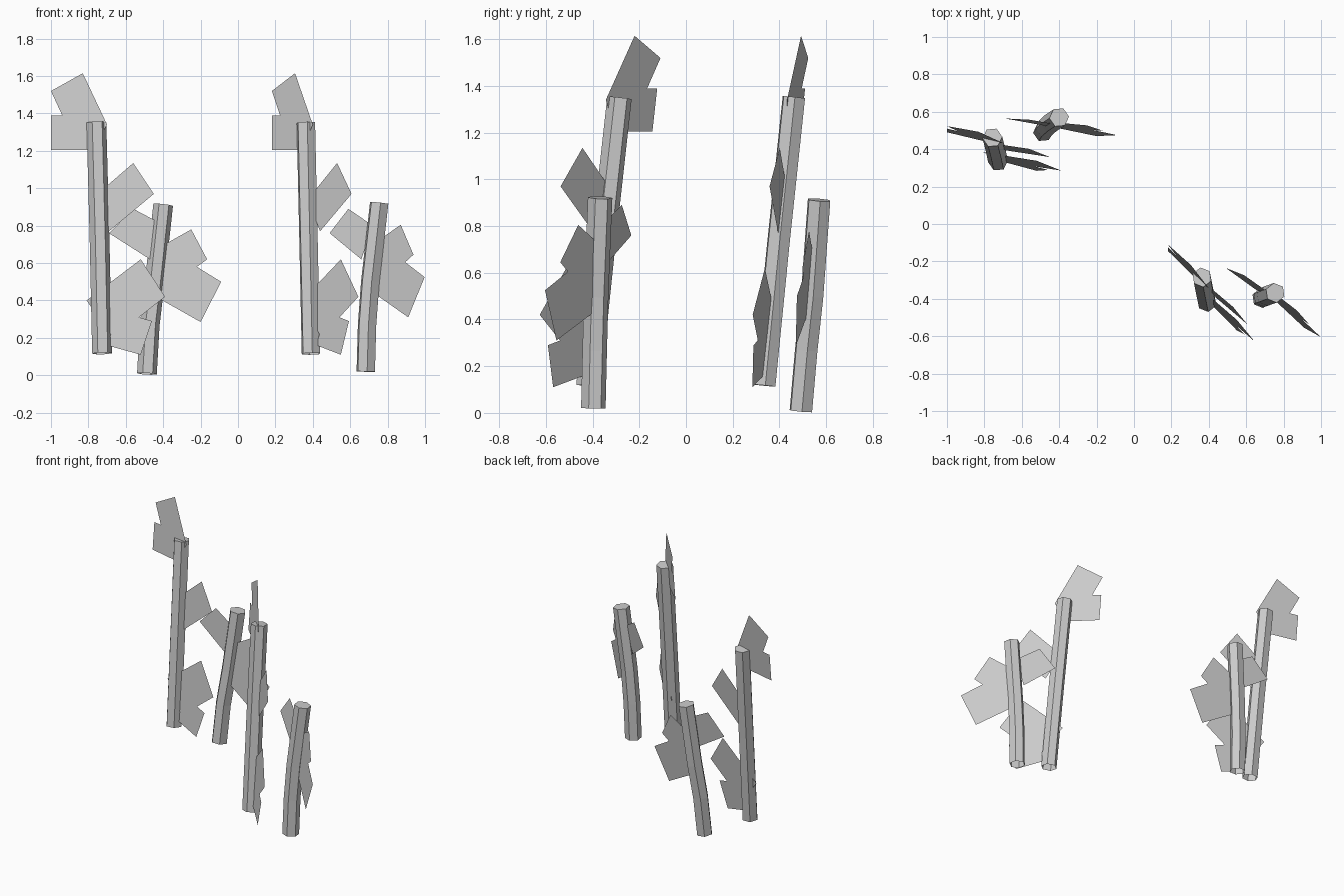
import bpy, bmesh, math
from mathutils import Vector

if "Cube" in bpy.data.objects:
    bpy.data.objects.remove(bpy.data.objects["Cube"])


def add_object(name, bm):
    me = bpy.data.meshes.new(name)
    bm.to_mesh(me)
    bm.free()
    ob = bpy.data.objects.new(name, me)
    bpy.context.collection.objects.link(ob)


def stalk(name, path, turn, r=0.053, sides=6):
    """Six-sided tube along a path, capped on top, open underneath."""
    bm = bmesh.new()
    pts = [Vector(p) for p in path]
    rings = []
    for i, p in enumerate(pts):
        axis = (pts[min(i + 1, len(pts) - 1)] - pts[max(i - 1, 0)]).normalized()
        u = Vector((0, 1, 0)).cross(axis).normalized()
        v = axis.cross(u)
        ring = []
        for k in range(sides):
            a = math.radians(turn) + math.tau * k / sides
            ring.append(bm.verts.new(p + r * (u * math.cos(a) + v * math.sin(a))))
        rings.append(ring)
    for lo, hi in zip(rings, rings[1:]):
        for k in range(sides):
            n = (k + 1) % sides
            bm.faces.new((lo[k], lo[n], hi[n], hi[k]))
    bm.faces.new(rings[-1])
    add_object(name, bm)


def leaf(name, outline, plane, fit=(0, 0, 1, 0)):
    """Flat leaf: front-view outline laid on the plane y = a + b*x + c*z."""
    a, b, c = plane
    x_from, x_to, scale, dz = fit
    bm = bmesh.new()
    vs = []
    for x, z in outline:
        x, z = x_to + scale * (x - x_from), z + dz
        vs.append(bm.verts.new((x, a + b * x + c * z, z)))
    bm.faces.new(vs)
    bmesh.ops.triangulate(bm, faces=bm.faces[:])
    add_object(name, bm)


def through(x, y, z, b, c):
    return (y - b * x - c * z, b, c)


# stalks
stalk("left_tall_stalk", [(-.727, .335, .117), (-.74, .395, .72), (-.757, .462, 1.352)], 5)
stalk("left_short_stalk", [(-.487, .492, .008), (-.472, .515, .27), (-.445, .54, .5), (-.40, .57, .912)], 5)
stalk("right_tall_stalk", [(.39, -.418, .115), (.377, -.355, .72), (.363, -.285, 1.35)], -22)
stalk("right_short_stalk", [(.683, -.397, .02), (.69, -.391, .27), (.707, -.385, .5), (.755, -.368, .922)], -22)

# leaf outlines: (name, front-view outline, left plane, right plane, right-hand fit)
leaves = [
    ("tall_top_leaf",
     [(-1, 1.52), (-.83, 1.615), (-.70, 1.34), (-.78, 1.205), (-1, 1.205), (-1, 1.39), (-.94, 1.39)],
     (.124, -.24, .105), (-.099, -.98, .11), (-.83, .305, .73, 0)),
    ("tall_middle_leaf",
     [(-.785, .94), (-.56, 1.135), (-.45, .97), (-.69, .77)],
     (.148, -.24, .105), (-.049, -.98, .11), (-.56, .53, .7, 0)),
    ("tall_lower_leaf",
     [(-.81, .40), (-.52, .62), (-.39, .42), (-.53, .31), (-.46, .29), (-.52, .11), (-.70, .16), (-.68, .22)],
     (.148, -.24, .105), (-.042, -.98, .11), (-.52, .55, .72, 0)),
    ("short_left_leaf",
     [(-.69, .76), (-.56, .89), (-.39, .80), (-.47, .62)],
     through(-.69, .565, .77, -.13, .08), through(.49, -.235, .755, -.6, .15), (-.69, .49, .77, 0)),
    ("short_right_leaf",
     [(-.41, .69), (-.25, .78), (-.165, .62), (-.22, .58), (-.09, .50), (-.20, .285), (-.43, .415), (-.42, .54)],
     through(-.09, .475, .50, -.15, .10), through(1, -.605, .53, -.85, .12), (-.25, .87, .8, .025)),
]
for name, outline, left_plane, right_plane, fit in leaves:
    leaf("left_" + name, outline, left_plane)
    leaf("right_" + name, outline, right_plane, fit)
